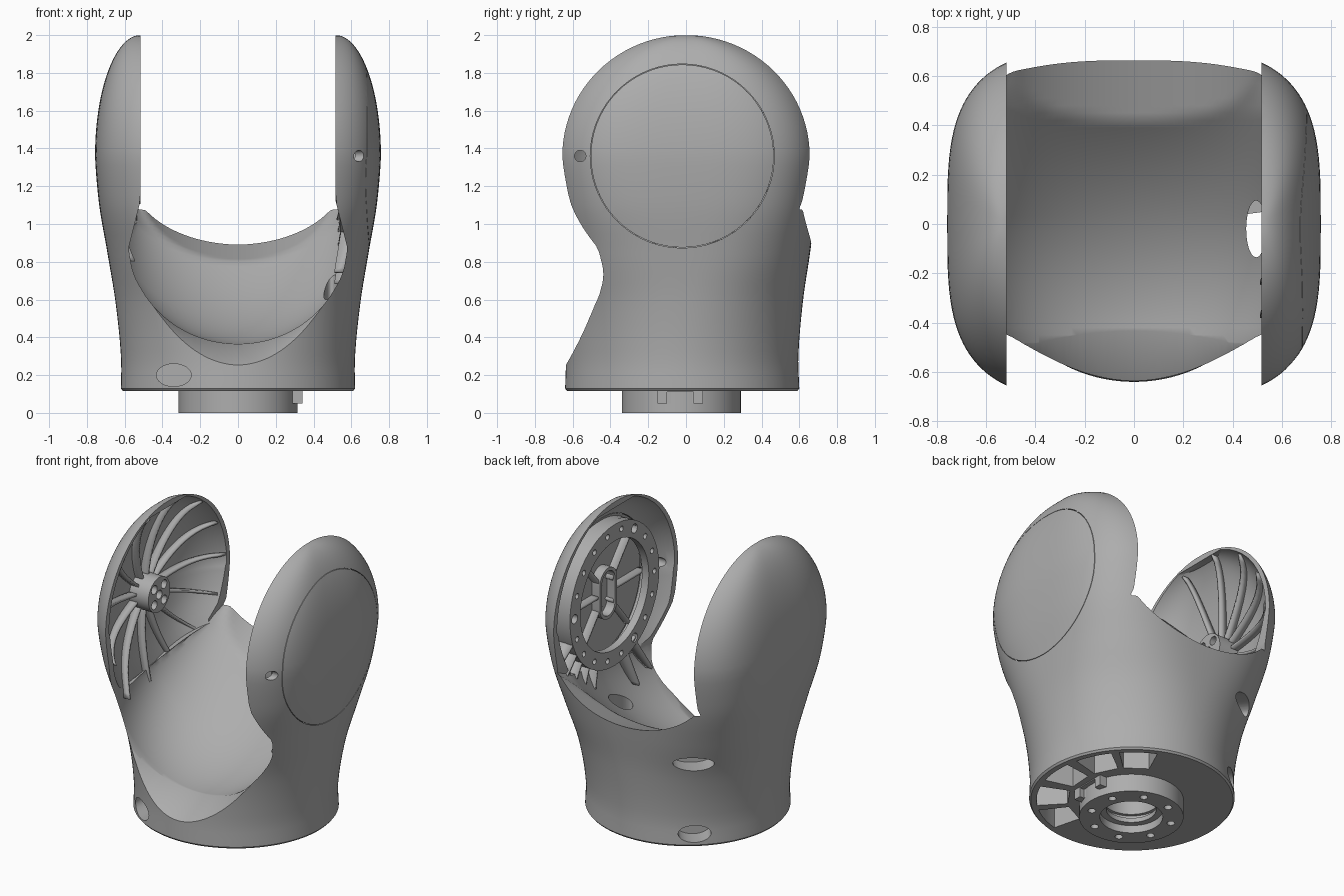
import bpy, bmesh, math
from math import sin, cos, pi, sqrt, radians
from mathutils import Vector

old = bpy.data.objects.get("Cube")
if old:
    bpy.data.objects.remove(old, do_unlink=True)

grey = bpy.data.materials.new("satin_grey")
grey.use_nodes = True
COLOUR = (0.42, 0.42, 0.42, 1)
grey.diffuse_color = COLOUR
grey.node_tree.nodes["Principled BSDF"].inputs["Base Color"].default_value = COLOUR

EAR = 0.517         # inner plane of the two ears
AXLE = 1.36         # height of the ear centres
BASE = 0.117        # underside of the body


def finish(name, bm):
    bmesh.ops.recalc_face_normals(bm, faces=bm.faces)
    me = bpy.data.meshes.new(name)
    bm.to_mesh(me)
    bm.free()
    ob = bpy.data.objects.new(name, me)
    bpy.context.collection.objects.link(ob)
    me.materials.append(grey)
    return ob


def loft(name, rings, loop=False):
    """Skin a row of equal rings, closed with caps or round into a loop."""
    bm = bmesh.new()
    vs = [[bm.verts.new(p) for p in ring] for ring in rings]
    pairs = list(zip(vs, vs[1:])) + ([(vs[-1], vs[0])] if loop else [])
    n = len(vs[0])
    for a, b in pairs:
        for i in range(n):
            j = (i + 1) % n
            bm.faces.new((a[i], a[j], b[j], b[i]))
    if not loop:
        bm.faces.new(vs[0])
        bm.faces.new(vs[-1])
    return finish(name, bm)


def circle(axis, centre, r, t, n=48):
    pts = []
    for i in range(n):
        u, v = centre[0] + r * cos(2*pi*i/n), centre[1] + r * sin(2*pi*i/n)
        pts.append((t, u, v) if axis == 'x' else (u, v, t))
    return pts


def rod(name, axis, centre, r, t0, t1, n=48):
    return loft(name, [circle(axis, centre, r, t, n) for t in (t0, t1)])


def tube(name, axis, centre, r0, r1, t0, t1):
    prof = ((r1, t0), (r1, t1), (r0, t1), (r0, t0))
    return loft(name, [circle(axis, centre, r, t, 72) for r, t in prof], True)


def extent(me):
    return [max(s * v.co[k] for v in me.vertices) if me.vertices else -9 for k in (0, 2) for s in (1, -1)]


def cut(ob, cutters):
    """Subtract each cutter; a result that lost its outline is retried with the other solver."""
    for c in cutters:
        for solver in ('MANIFOLD', 'EXACT'):
            m = ob.modifiers.new("cut", 'BOOLEAN')
            m.operation, m.solver, m.object = 'DIFFERENCE', solver, c
            graph = bpy.context.evaluated_depsgraph_get()
            me = bpy.data.meshes.new_from_object(ob.evaluated_get(graph))
            ob.modifiers.remove(m)
            same = all(abs(a - b) < 0.03 for a, b in zip(extent(me), extent(ob.data)))
            if same and len(me.vertices) != len(ob.data.vertices):
                ob.data = me
                break
        bpy.data.objects.remove(c, do_unlink=True)


# Outer form: height, half width, half depth, roundness, depth centre
ROWS = [(BASE, 0.62, 0.62, 2.0, -0.02), (0.3, 0.62, 0.615, 2.0, -0.02),
        (0.6, 0.65, 0.63, 2.2, -0.01), (0.87, 0.695, 0.66, 2.7, 0),
        (1.1, 0.735, 0.69, 3.2, 0), (AXLE, 0.757, 0.72, 3.4, 0)]


def section(z, inset=0):
    if z >= AXLE:
        s = sqrt(max(1 - ((z - AXLE) / 0.64) ** 2, 0.0004))
        x, w = EAR + 0.24 * s - inset, 0.655 * s - inset
        return x, w / (1 - (EAR / x) ** 3.4) ** (1 / 3.4), 3.4, 0
    k = max(i for i in range(5) if z >= ROWS[i][0] or i == 0)
    p = [ROWS[min(max(k + d, 0), 5)] for d in (-1, 0, 1, 2)]
    t = (z - p[1][0]) / (p[2][0] - p[1][0])
    v = [b + t * (c - a) / 2 + t*t * (a - 2.5*b + 2*c - d/2) + t**3 * (1.5*(b - c) + (d - a)/2)
         for a, b, c, d in zip(*p)]
    return v[1] - inset, v[2] - inset, v[3], v[4]


def shell_x(y, z, inset):
    x, d, n, cy = section(z, inset)
    return x * max(1 - (abs(y - cy) / d) ** n, 0) ** (1 / n)


def power(v, e):
    return math.copysign(abs(v) ** e, v)


def clip(v):
    return min(max(v, 0), 1)


def body_ring(z, inset=0):
    x, d, n, cy = section(z)
    return [((x - inset) * power(cos(a), 2/n), cy + (d - inset) * power(sin(a), 2/n), z)
            for a in (2*pi*i/128 for i in range(128))]


def ear_ring(z, side):
    x, d, n, cy = section(z, 0.035)
    end = math.acos((0.5 / x) ** (n / 2))
    lift = 0.35 * clip((AXLE - z) / (AXLE - 0.85))
    pts = [(x * cos(a) ** (2/n), cy + d * power(sin(a), 2/n))
           for a in (end * (i/20 - 1) for i in range(41))]
    return [(side * u, v, z + lift * max(v, 0)) for u, v in pts]


levels = [BASE + 0.012] + [BASE + i * (AXLE - BASE) / 24 for i in range(1, 24)]
levels += [AXLE + 0.64 * sin(i * pi / 48) for i in range(24)]
body = loft("fork_body", [body_ring(BASE, 0.01)] + [body_ring(z) for z in levels])


# Dished saddle rising to the back, with a flatter lip behind
def saddle_ring(y):
    floor = 0.365 + 0.58 * max(y + 0.45, 0) ** 2
    rise = 0.5 - 0.4 * clip(y / 0.62) ** 2 + 0.05 * clip(-y / 0.45)
    width = 0.58 + 0.06 * clip(1 - (y / 0.45) ** 2)
    half = []
    for i in range(29):
        a = i * pi / 56
        e = 1 - cos(a)
        lip = 0.89 + 0.43 * e + 0.36 * (y - 0.66)
        half.append((width * sin(a), min(floor + rise * e, lip)))
    top = half[-1][1]
    half += [(width, top + (1.45 - top) * k / 10) for k in range(1, 11)] + [(EAR, 2.2)]
    half = [(min(x, EAR + (width - EAR) * clip((1.12 - z) / 0.25)), z) for x, z in half]
    return [(x, y, z) for x, z in half] + [(-x, y, z) for x, z in reversed(half[1:])]


saddle = loft("saddle_cutter", [saddle_ring(-0.9 + i * 0.03) for i in range(61)])


# Bevelled front lip
def lip_ring(x):
    y = -0.43 - 0.05 * clip(abs(x) / 0.4) ** 2
    z = 0.367 + 0.55 * (1 - sqrt(1 - (x / 0.58) ** 2))
    return [(x, y, 0.9), (x, y, z), (x, -0.9, z - 0.55 * (y + 0.9)), (x, -0.9, 0.9)]


front_lip = loft("lip_cutter", [lip_ring(i * 0.025) for i in range(-19, 20)])

# Hollow ears
hollow_z = [0.85 + i * 0.0425 for i in range(12)] + [AXLE + 0.6 * sin(i*pi/24) for i in range(13)]
hollows = [loft("hollow_cutter", [ear_ring(z, s) for z in hollow_z]) for s in (-1, 1)]
cut(body, [saddle, front_lip] + hollows)


# Pockets under the base, with a well through to the saddle
def pocket(angle, width, top):
    a0, a1 = radians(angle - width / 2), radians(angle + width / 2)
    flat = [(0.575*cos(a0 + (a1-a0)*k/6), 0.575*sin(a0 + (a1-a0)*k/6)) for k in range(7)]
    flat += [(0.39 * cos(a1), 0.39 * sin(a1)), (0.39 * cos(a0), 0.39 * sin(a0))]
    return loft("pocket_cutter", [[(x, y - 0.02, z) for x, y in flat] for z in (0, top)])


pockets = [pocket(a, 23, 0.28) for a in (54, 26, -4, -35, -64)]
well = rod("well_cutter", 'z', (0, 0), 0.115, 0.2, 0.9)
for v in well.data.vertices:
    v.co.x = 0.495 + v.co.x * 0.35
    v.co.y -= 0.02


# Flattened openings round the wall
def opening(angle, spot, z, wide, tall):
    d = Vector((cos(radians(angle)), sin(radians(angle)), 0))
    side = Vector((-d.y, d.x, 0))
    base = Vector((spot[0], spot[1], z))
    ring = [base + side * wide * cos(i*pi/16) + Vector((0, 0, tall * sin(i*pi/16))) for i in range(32)]
    return loft("opening_cutter", [[p + d * r for p in ring] for r in (-0.13, 0.2)])


openings = [opening(270, (-0.34, -0.52), 0.2, 0.092, 0.06),
            opening(129, (-0.39, 0.465), 0.2, 0.1, 0.055),
            opening(129, (-0.42, 0.52), 0.7, 0.125, 0.05)]
seam = tube("seam_cutter", 'x', (-0.02, AXLE), 0.484, 0.487, 0.56, 0.8)
pin = rod("pin_cutter", 'x', (-0.56, AXLE), 0.03, 0.5, 0.8, 24)
bore = rod("bore_cutter", 'z', (0, -0.025), 0.17, 0, 0.32)
cut(body, pockets + [well, pin, bore] + openings + [seam])

# Bolted base flange and key
flange = tube("base_flange", 'z', (0, -0.025), 0.19, 0.315, 0, 0.13)
cut(flange, [rod("screw_cutter", 'z', (0.25 * cos(a), 0.25 * sin(a) - 0.025), 0.024, -0.1, 0.08, 20)
             for a in (i * pi / 4 + pi / 8 for i in range(8))])
tube("base_inner_lip", 'z', (0, -0.025), 0.15, 0.2, 0.05, 0.08)


def box(name, x, y, z):
    return loft(name, [[(x[0], y[0], h), (x[1], y[0], h), (x[1], y[1], h), (x[0], y[1], h)] for h in z])


key = box("base_key", (0.28, 0.342), (-0.15, 0.09), (0.05, 0.125))
cut(key, [box("key_slot_cutter", (0.31, 0.4), (-0.1, 0.04), (0.0, 0.11))])


# Ribs standing on the inside of the ear shells
def ribs(name, side, paths, height):
    bm = bmesh.new()
    for path in paths:
        last = None
        for i, (y, z) in enumerate(path):
            x = shell_x(y, z, 0.03)
            inner = height(x, i / (len(path) - 1))
            if x < EAR + 0.012 or inner > x - 0.004:
                break
            pair = [bm.verts.new((side * q, y, z)) for q in (x, inner)]
            if last:
                bm.faces.new((last[0], pair[0], pair[1], last[1]))
            last = pair
    ob = finish(name, bm)
    m = ob.modifiers.new("thickness", 'SOLIDIFY')
    m.thickness, m.offset = 0.016, 0


def swept(a):
    reach = 0.6 + 0.12 * max(-sin(a), 0) + 0.1 * max(-cos(a), 0)
    return [(r * cos(a) + 0.1 * (r / 0.6) ** 2, AXLE + r * sin(a))
            for r in (0.09 + (reach - 0.09) * k / 16 for k in range(17))]


ribs("right_ear_ribs", -1, [swept(2*pi*i/13 + 0.1) for i in range(13)],
     lambda x, t: max(x - 0.06 + 0.015 * t, EAR))

# Right ear hub
hub = rod("right_hub", 'x', (0, AXLE), 0.115, -0.735, -0.58)
cut(hub, [rod("hub_cutter", 'x', (r * cos(a), AXLE + r * sin(a)), 0.029, -0.69, -0.4, 20)
          for r, a in [(0, 0)] + [(0.072, i * pi / 2 + pi / 4) for i in range(4)]])

# Left ear bearing seat with its bolt circle
C = (-0.02, AXLE)
seat = tube("left_bearing_ring", 'x', C, 0.36, 0.47, 0.54, 0.59)
cut(seat, [rod("bolt_cutter", 'x', (C[0] + 0.42 * cos(a), C[1] + 0.42 * sin(a)),
               0.03 if i % 6 == 0 else 0.018, 0.5, 0.62, 16)
           for i, a in enumerate(2*pi*k/18 for k in range(18))])
tube("left_bearing_wall", 'x', C, 0.44, 0.468, 0.55, 0.655)
rod("left_seat_plate", 'x', C, 0.42, 0.645, 0.665)


# Upright slotted boss and spokes on the seat plate
def slot_ring(r, x):
    return [(x, C[0] + r * cos(a), AXLE + r * sin(a) + (0.08 if i < 24 else -0.08))
            for i, a in enumerate(pi * (k - (k >= 24)) / 23 for k in range(48))]


loft("left_slot_boss", [slot_ring(r, x) for r, x in
                        ((0.09, 0.65), (0.09, 0.585), (0.068, 0.585), (0.068, 0.65))], True)


def radial(a, r0, r1):
    return [(C[0] + r * cos(a), AXLE + r * sin(a)) for r in (r0 + (r1 - r0) * k / 12 for k in range(13))]


ribs("left_seat_spokes", 1, [radial(radians(a), 0.085, 0.4) for a in (0, 50, 130, 180, 230, 310)],
     lambda x, t: 0.595)
ribs("left_ear_fins", 1, [radial(radians(a), 0.46, 0.71) for a in
                          (-22, -33, -44, -56, -68, -108, -120)],
     lambda x, t: 0.545 - 0.035 * t)

# Smooth skin with crisp edges
for ob in [o for o in bpy.context.scene.objects if o.type == 'MESH' and grey.name in o.data.materials]:
    bpy.ops.object.select_all(action='DESELECT')
    ob.select_set(True)
    bpy.context.view_layer.objects.active = ob
    bpy.ops.object.shade_smooth_by_angle(angle=radians(32))
